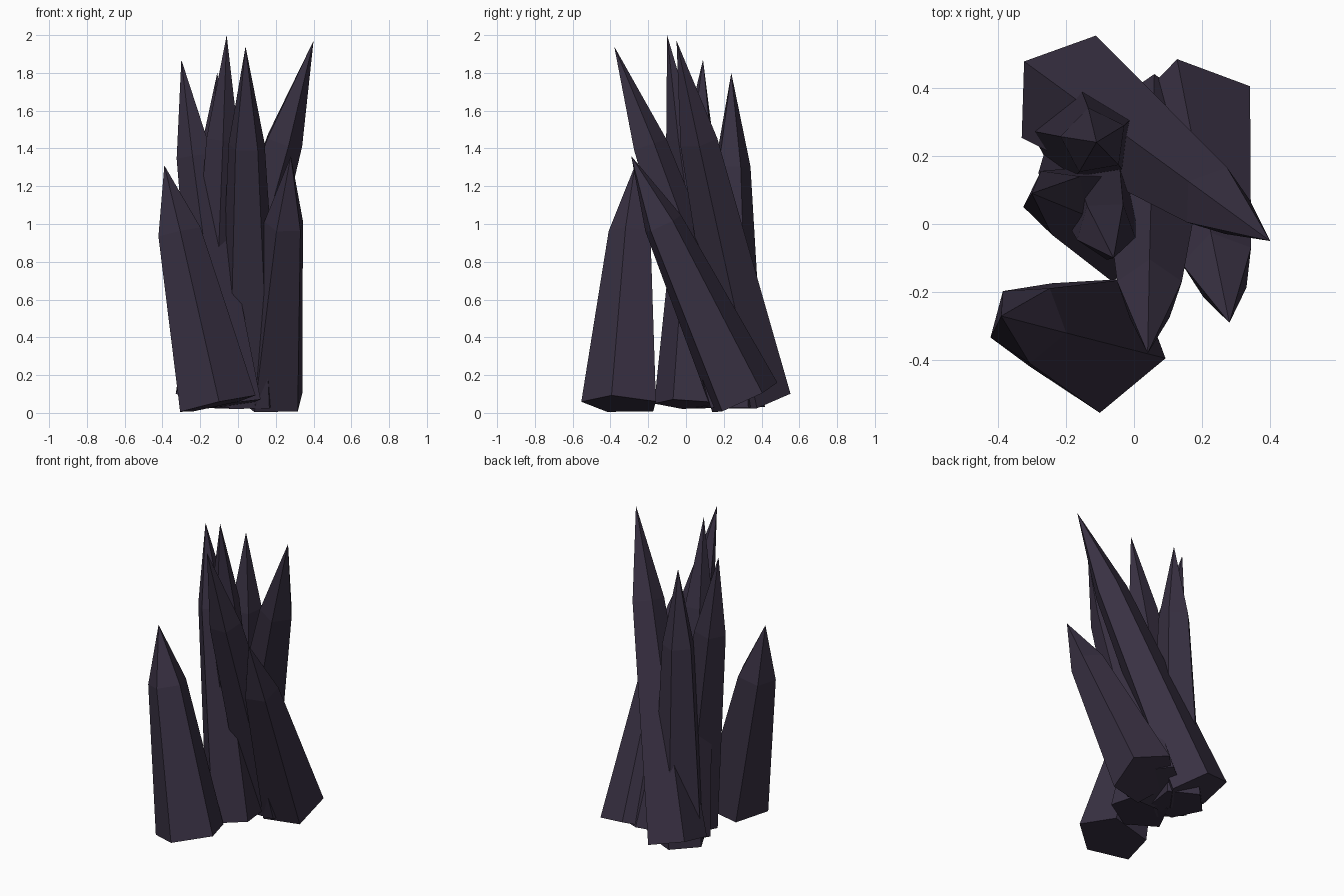
import bpy, bmesh, math
from mathutils import Vector

cube = bpy.data.objects.get("Cube")
if cube:
    bpy.data.objects.remove(cube, do_unlink=True)

# One dark violet stone material
stone = bpy.data.materials.new("dark_violet_stone")
colour = (0.040, 0.030, 0.055, 1)
stone.use_nodes = True
stone.diffuse_color = colour
bsdf = next(n for n in stone.node_tree.nodes if n.type == 'BSDF_PRINCIPLED')
bsdf.inputs["Base Color"].default_value = colour
bsdf.inputs["Roughness"].default_value = 0.8

SIDES = 5


def crystal(name, base, tip, radius, shoulder_radius, turn, shoulder=0.72):
    """Five-sided shaft that narrows to a shoulder and ends in a point."""
    base, tip = Vector(base), Vector(tip)
    axis = tip - base
    tilt = Vector((0, 0, 1)).rotation_difference(axis)
    bm = bmesh.new()

    def ring(centre, r):
        angles = [math.radians(turn) + math.tau * i / SIDES for i in range(SIDES)]
        return [bm.verts.new(centre + tilt @ Vector((r * math.cos(a), r * math.sin(a), 0)))
                for a in angles]

    low = ring(base, radius)
    high = ring(base + axis * shoulder, shoulder_radius)
    point = bm.verts.new(tip)
    bm.faces.new(low[::-1])
    for i in range(SIDES):
        j = (i + 1) % SIDES
        bm.faces.new((low[i], low[j], high[j], high[i]))
        bm.faces.new((high[i], high[j], point))
    mesh = bpy.data.meshes.new(name)
    bm.to_mesh(mesh)
    bm.free()
    mesh.materials.append(stone)
    obj = bpy.data.objects.new(name, mesh)
    bpy.context.collection.objects.link(obj)
    return obj


# The cluster: base centre, tip, base radius, shoulder radius, turn in degrees
crystal("front_short_crystal", (-0.11, -0.34, 0.045), (-0.39, -0.27, 1.31), 0.215, 0.12, -87)
crystal("left_short_crystal", (0.168, 0.308, 0.075), (0.28, -0.29, 1.36), 0.20, 0.11, 31)
crystal("left_leaning_crystal", (-0.175, 0.37, 0.08), (0.40, -0.05, 1.97), 0.195, 0.105, 144)
crystal("front_leaning_crystal", (0.06, 0.27, 0.07), (0.04, -0.38, 1.94), 0.18, 0.10, 18)
crystal("tallest_crystal", (-0.14, 0.20, 0.05), (-0.06, -0.10, 2.0), 0.15, 0.09, 56)
crystal("right_leaning_crystal", (-0.04, 0.01, 0.045), (-0.30, 0.09, 1.87), 0.18, 0.10, 190)
crystal("back_upright_crystal", (-0.135, 0.25, 0.03), (-0.11, 0.24, 1.80), 0.17, 0.10, 100)
